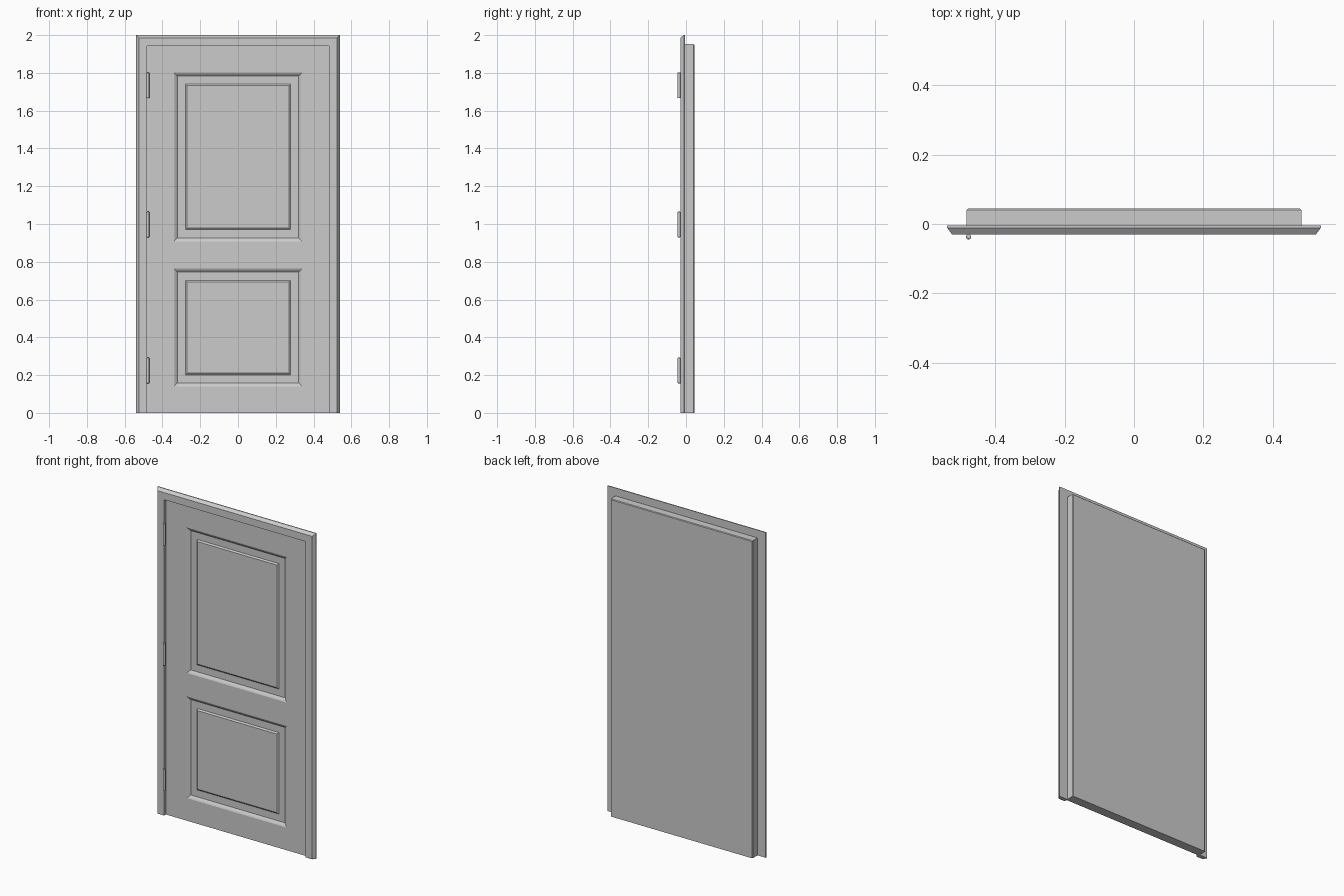
import bpy, bmesh
from math import radians

if "Cube" in bpy.data.objects:
    bpy.data.objects.remove(bpy.data.objects["Cube"])


def finish(name, bm):
    bmesh.ops.recalc_face_normals(bm, faces=bm.faces[:])
    mesh = bpy.data.meshes.new(name)
    bm.to_mesh(mesh)
    bm.free()
    obj = bpy.data.objects.new(name, mesh)
    bpy.context.collection.objects.link(obj)
    return obj


# casing: moulding profile (outward offset, y) mitred round the opening
HALF, TOP = 0.481, 1.942
profile = [(0, -0.005), (0, -0.03), (0.044, -0.03), (0.058, -0.011), (0.058, -0.005)]
bm = bmesh.new()
rings = [[bm.verts.new((sx * (HALF + o), y, (TOP + o) * up)) for o, y in profile]
         for sx, up in ((-1, 0), (-1, 1), (1, 1), (1, 0))]
n = len(profile)
for a, b in zip(rings, rings[1:]):
    for i in range(n):
        j = (i + 1) % n
        bm.faces.new((a[i], a[j], b[j], b[i]))
bm.faces.new(rings[0])
bm.faces.new(rings[-1])
finish("door_casing", bm)

# door: front grid with two panel cells, sides and a chamfered back
W, H, FRONT, BACK, C = 0.483, 1.952, -0.013, 0.0445, 0.004
xs = [-W, -0.34, 0.34, W]
zs = [0, 0.139, 0.764, 0.908, 1.803, H]
bm = bmesh.new()
grid = [[bm.verts.new((x, FRONT, z)) for x in xs] for z in zs]
panels = []
for r in range(len(zs) - 1):
    for c in range(len(xs) - 1):
        f = bm.faces.new((grid[r][c], grid[r][c + 1], grid[r + 1][c + 1], grid[r + 1][c]))
        if c == 1 and r in (1, 3):
            panels.append(f)
rim = ([row for row in grid[0]] + [row[-1] for row in grid[1:]]
       + grid[-1][-2::-1] + [row[0] for row in grid[-2:0:-1]])
middle = [bm.verts.new((v.co.x, BACK - C, v.co.z)) for v in rim]
rear = [bm.verts.new((v.co.x * (W - C) / W if abs(v.co.x) == abs(rim[0].co.x) else v.co.x,
                      BACK, v.co.z - C if v.co.z > 1.9 else v.co.z)) for v in rim]
for a, b in ((rim, middle), (middle, rear)):
    for i in range(len(a)):
        j = (i + 1) % len(a)
        bm.faces.new((a[i], a[j], b[j], b[i]))
bm.faces.new(rear)
bmesh.ops.recalc_face_normals(bm, faces=bm.faces[:])

# sunk moulding, flat margin, then raised field in each panel
for thick, depth in ((0.008, -0.004), (0.011, -0.009), (0.043, 0), (0.009, 0.007)):
    bmesh.ops.inset_individual(bm, faces=panels, thickness=thick, depth=depth,
                               use_even_offset=True)
finish("panelled_door", bm)

# three hinge barrels with tapered ends
for k, z in enumerate((0.224, 0.997, 1.734)):
    bpy.ops.mesh.primitive_cylinder_add(vertices=16, radius=0.0075, depth=0.136,
                                        location=(-0.477, -0.037, z))
    hinge = bpy.context.object
    hinge.name = f"hinge_barrel_{k + 1}"
    bev = hinge.modifiers.new("tapered_ends", 'BEVEL')
    bev.width = 0.003
    bev.segments = 2
    bev.limit_method = 'ANGLE'
    bev.angle_limit = radians(50)
    bpy.ops.object.shade_smooth_by_angle(angle=radians(35))
